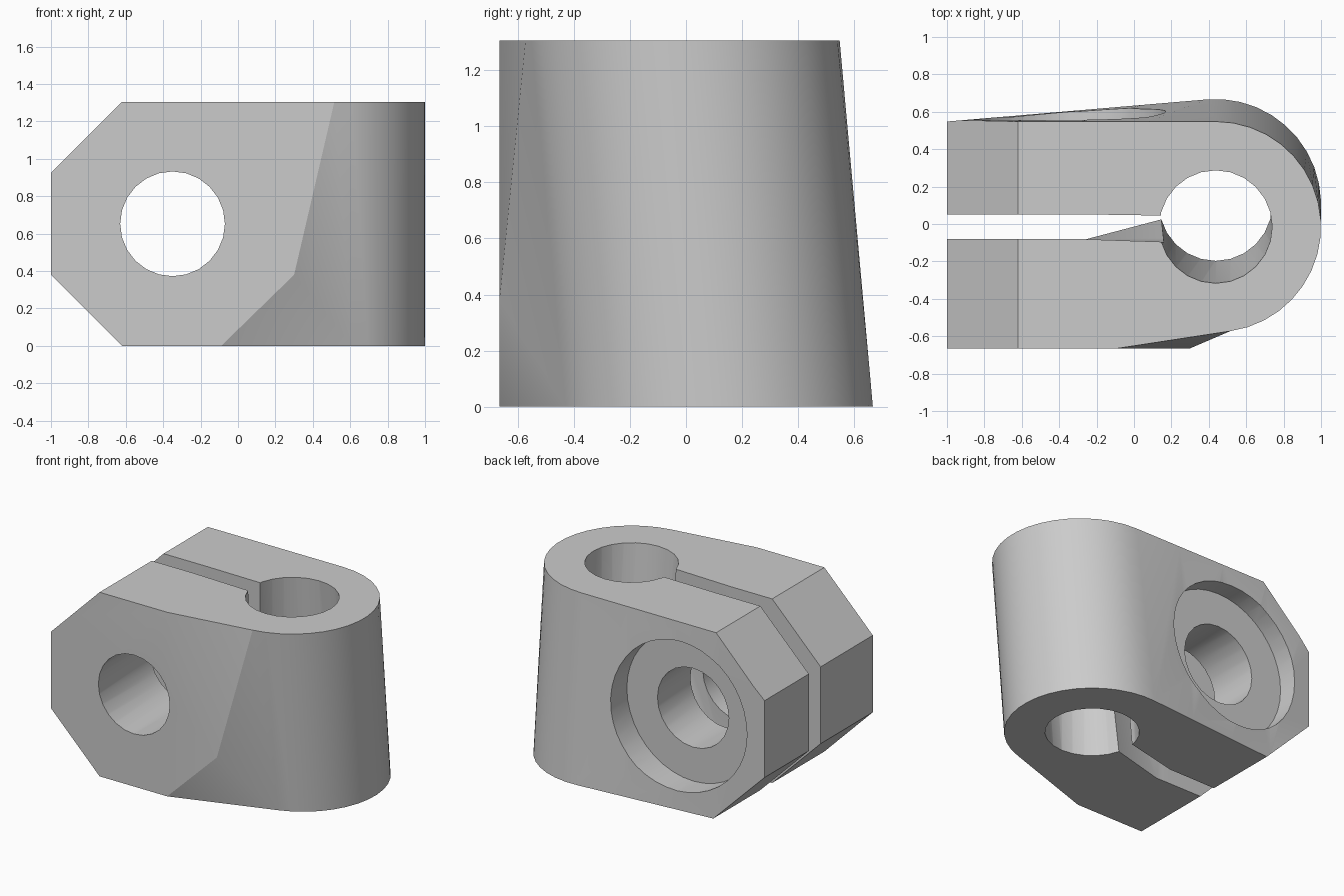
import bpy, bmesh
from math import cos, sin, radians, pi
from mathutils import Vector

cube = bpy.data.objects.get("Cube")
if cube:
    bpy.data.objects.remove(cube, do_unlink=True)

HEIGHT = 1.305
BORE_X, BORE_R, BODY_R = 0.437, 0.302, 0.563
BOLT_X, BOLT_Z = -0.35, HEIGHT / 2

mat = bpy.data.materials.new("light_grey_metal")
mat.use_nodes = True
GREY = (0.6, 0.6, 0.6, 1)
mat.diffuse_color = GREY
mat.node_tree.nodes["Principled BSDF"].inputs["Base Color"].default_value = GREY


def lean(z):
    """Y of the slanted bore axis at height z."""
    return 0.105 - 0.12 * z / HEIGHT


def loft(name, ring_a, ring_b, bulge=None):
    """Skin two matching rings; bulge = (side index, peak point)."""
    bm = bmesh.new()
    a = [bm.verts.new(p) for p in ring_a]
    b = [bm.verts.new(p) for p in ring_b]
    n = len(a)
    sides = [bm.faces.new((a[i], a[(i + 1) % n], b[(i + 1) % n], b[i])) for i in range(n)]
    bm.faces.new(a[::-1])
    bm.faces.new(b)
    if bulge:
        peak = bmesh.ops.poke(bm, faces=[sides[bulge[0]]])["verts"][0]
        peak.co = Vector(bulge[1])
    bmesh.ops.recalc_face_normals(bm, faces=bm.faces)
    warped = [f for f in bm.faces if len(f.verts) == 4]
    bmesh.ops.triangulate(bm, faces=warped)
    mesh = bpy.data.meshes.new(name)
    bm.to_mesh(mesh)
    bm.free()
    obj = bpy.data.objects.new(name, mesh)
    bpy.context.collection.objects.link(obj)
    mesh.materials.append(mat)
    return obj


def circle(r, n, place):
    return [place(r * cos(2 * pi * i / n), r * sin(2 * pi * i / n)) for i in range(n)]


def body_ring(z, start, end, steps=18):
    """Outline: flat front, round nose, straight back."""
    pts = [(-1, -0.665, z), (-0.09, -0.665, z)]
    for i in range(steps + 1):
        t = radians(start + (end - start) * i / steps)
        pts.append((BORE_X + BODY_R * cos(t), lean(z) + BODY_R * sin(t), z))
    last, tail = Vector(pts[-1]), Vector((-1, 0.548, z))
    return pts + [last.lerp(tail, k / 4) for k in range(1, 5)]


# Clamp body
body = loft("clamp_body", body_ring(0, -72, 95), body_ring(HEIGHT, -82, 90),
            bulge=(1, (0.3, -0.665, 0.38)))
cutters = []

# Slanted shaft bore
cutters.append(loft("bore_cutter", *[
    circle(BORE_R, 24, lambda u, v: (BORE_X + u, lean(z) + v, z)) for z in (-0.1, 1.4)]))


# Clamping slot, twisting to follow the bore
def slot_ring(z):
    shift = lean(z) - lean(HEIGHT)
    near, far = -0.08, 0.052
    return [(-1.1, near, z), (-0.3, near, z), (0.35, near - 0.01 + 1.4 * shift, z),
            (0.35, far + 1.2 * shift, z), (-0.3, far + 0.05 * shift, z), (-1.1, far, z)]


cutters.append(loft("slot_cutter", slot_ring(-0.1), slot_ring(1.4)))

# Bolt hole and counterbore
for name, r, n, y0, y1 in (("bolt_hole_cutter", 0.28, 24, -1, 1),
                           ("counterbore_cutter", 0.52, 40, 0.42, 1)):
    cutters.append(loft(name, *[
        circle(r, n, lambda u, v: (BOLT_X + u, y, BOLT_Z + v)) for y in (y0, y1)]))

# Sloped corners at the open end
for name, s in (("top_corner_cutter", 1), ("bottom_corner_cutter", -1)):
    cutters.append(loft(name, *[
        [(-1.2, y, BOLT_Z + s * 0.0725), (-0.42, y, BOLT_Z + s * 0.8525),
         (-1.2, y, BOLT_Z + s * 0.8525)] for y in (-1, 1)]))

# Apply the cuts
bpy.ops.object.select_all(action="DESELECT")
bpy.context.view_layer.objects.active = body
body.select_set(True)
for cutter in cutters:
    mod = body.modifiers.new(cutter.name, "BOOLEAN")
    mod.operation, mod.solver, mod.object = "DIFFERENCE", "EXACT", cutter
    bpy.ops.object.modifier_apply(modifier=mod.name)
for cutter in cutters:
    bpy.data.objects.remove(cutter, do_unlink=True)
bpy.ops.object.shade_smooth_by_angle(angle=radians(25))
